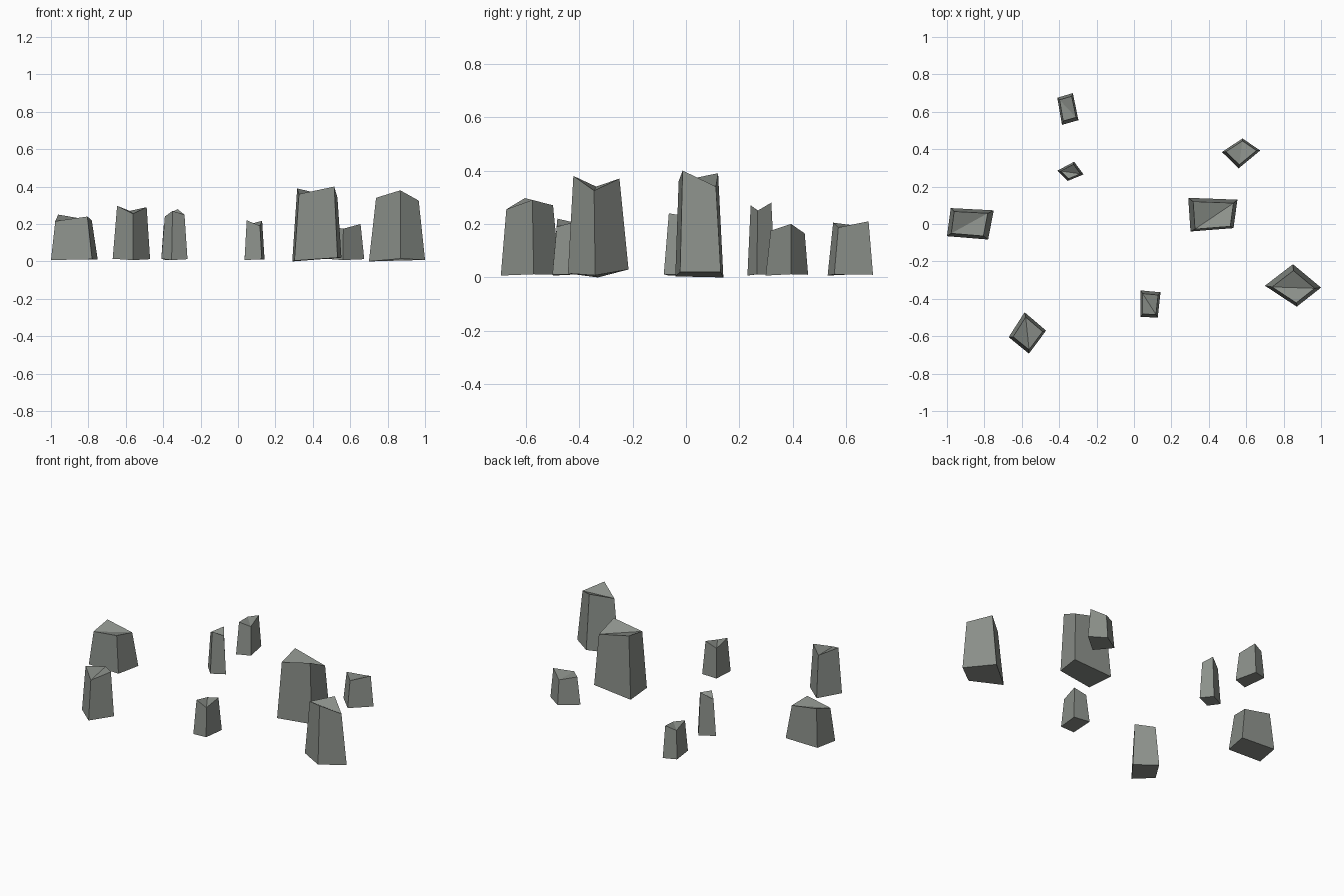
import bpy, bmesh
from mathutils import Vector

if "Cube" in bpy.data.objects:
    bpy.data.objects.remove(bpy.data.objects["Cube"])

rock = bpy.data.materials.new("rock")
rock.diffuse_color = (0.26, 0.28, 0.255, 1)
rock.use_nodes = True
rock.node_tree.nodes["Principled BSDF"].inputs["Base Color"].default_value = rock.diffuse_color

# Each stone: footprint corners (clockwise), corner heights, top taper, top shift
STONES = [
    ([(-.98, .085), (-.75, .073), (-.78, -.083), (-1.0, -.065)], (.25, .22, .24, .215), .78, (-.004, 0)),
    ([(-.67, -.605), (-.585, -.472), (-.47, -.57), (-.562, -.693)], (.297, .27, .29, .255), .79, (.003, -.002)),
    ([(-.41, .285), (-.32, .333), (-.27, .265), (-.355, .23)], (.24, .28, .25, .27), .75, (.001, 0)),
    ([(-.41, .675), (-.327, .70), (-.297, .555), (-.385, .53)], (.19, .21, .187, .205), .78, (0, .002)),
    ([(.47, .385), (.58, .457), (.675, .393), (.56, .298)], (.185, .165, .20, .175), .8, (.001, .002)),
    ([(.29, .14), (.553, .13), (.532, -.022), (.302, -.04)], (.39, .34, .40, .36), .82, (.003, -.004)),
    ([(.70, -.33), (.85, -.215), (1.0, -.34), (.87, -.442)], (.34, .37, .325, .38), .76, (.001, -.006)),
    ([(.035, -.355), (.142, -.365), (.127, -.5), (.035, -.497)], (.195, .217, .19, .22), .77, (0, 0)),
]
FOOT = {5: (0, .02, .02, .004), 6: (0, .03, .008, .015)}  # uneven undersides


def make_stone(i, foot, heights, taper, shift):
    bm = bmesh.new()
    base_z = FOOT.get(i, (.014, .01, .012, .007))
    centre = sum((Vector(p) for p in foot), Vector((0, 0))) / 4
    base, top = [], []
    for p, zb, zt in zip(foot, base_z, heights):
        t = centre + (Vector(p) - centre) * taper + Vector(shift)
        base.append(bm.verts.new((*p, zb)))
        top.append(bm.verts.new((*t, zt)))
    for k in range(4):
        n = (k + 1) % 4
        bm.faces.new((base[k], base[n], top[n], top[k]))
    bm.faces.new(base)
    # Broken top creased along its lower diagonal
    s = 0 if heights[0] + heights[2] < heights[1] + heights[3] else 1
    a, b, c, d = top[s:] + top[:s]
    bm.faces.new((a, b, c))
    bm.faces.new((a, c, d))
    bmesh.ops.recalc_face_normals(bm, faces=bm.faces)
    mesh = bpy.data.meshes.new(f"standing_stone_{i + 1}")
    bm.to_mesh(mesh)
    bm.free()
    mesh.materials.append(rock)
    bpy.context.collection.objects.link(bpy.data.objects.new(mesh.name, mesh))


for i, stone in enumerate(STONES):
    make_stone(i, *stone)
